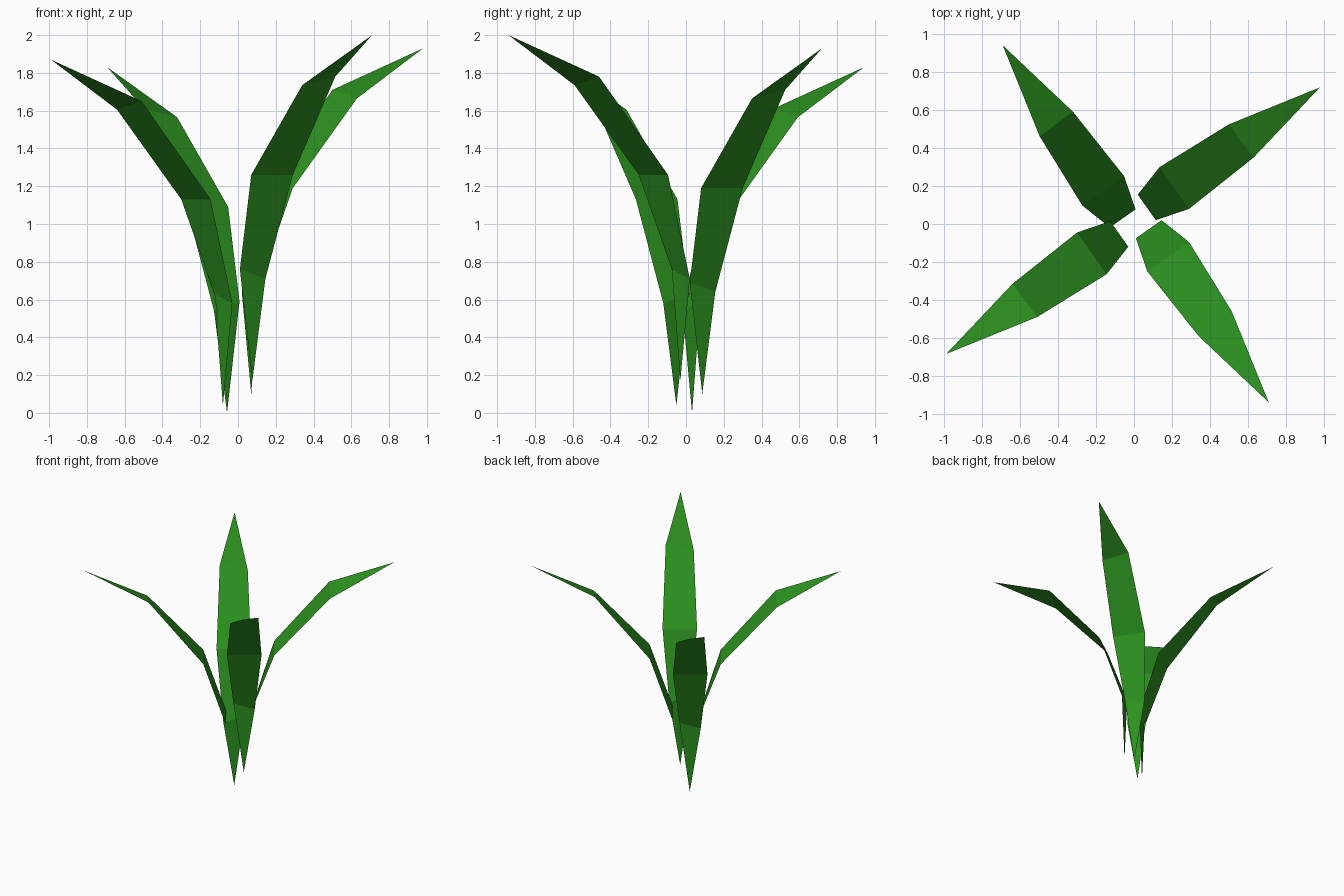
import bpy
from math import radians
from mathutils import Matrix

if "Cube" in bpy.data.objects:
    bpy.data.objects.remove(bpy.data.objects["Cube"])

green = bpy.data.materials.new("leaf_green")
green.diffuse_color = (0.025, 0.285, 0.014, 1)
green.use_nodes = True
green.node_tree.nodes["Principled BSDF"].inputs["Base Color"].default_value = green.diffuse_color

# One leaf: base point, three left/right edge pairs, tip
LEAF = [
    (0.07, 0.086, 0.10),
    (0.115, 0.02, 0.69), (0.02, 0.155, 0.64),
    (0.29, 0.08, 1.19), (0.135, 0.30, 1.19),
    (0.63, 0.35, 1.665), (0.50, 0.525, 1.71),
    (0.98, 0.72, 1.93),
]
FACES = [(0, 1, 2), (1, 3, 4, 2), (3, 5, 6, 4), (5, 7, 6)]


def add_leaf(name, angle, offset):
    mesh = bpy.data.meshes.new(name)
    mesh.from_pydata(LEAF, [], FACES)
    mesh.transform(Matrix.Translation(offset) @ Matrix.Rotation(radians(angle), 4, 'Z'))
    mesh.materials.append(green)
    mesh.update()
    bpy.context.collection.objects.link(bpy.data.objects.new(name, mesh))


# Four leaves around the centre, each slightly shifted
for name, angle, offset in [
    ("leaf_back_right", 0, (0, 0, 0)),
    ("leaf_back_left", 90, (0.028, -0.038, -0.10)),
    ("leaf_front_left", 180, (-0.01, 0.035, -0.06)),
    ("leaf_front_right", -90, (-0.01, 0.04, 0.07)),
]:
    add_leaf(name, angle, offset)
